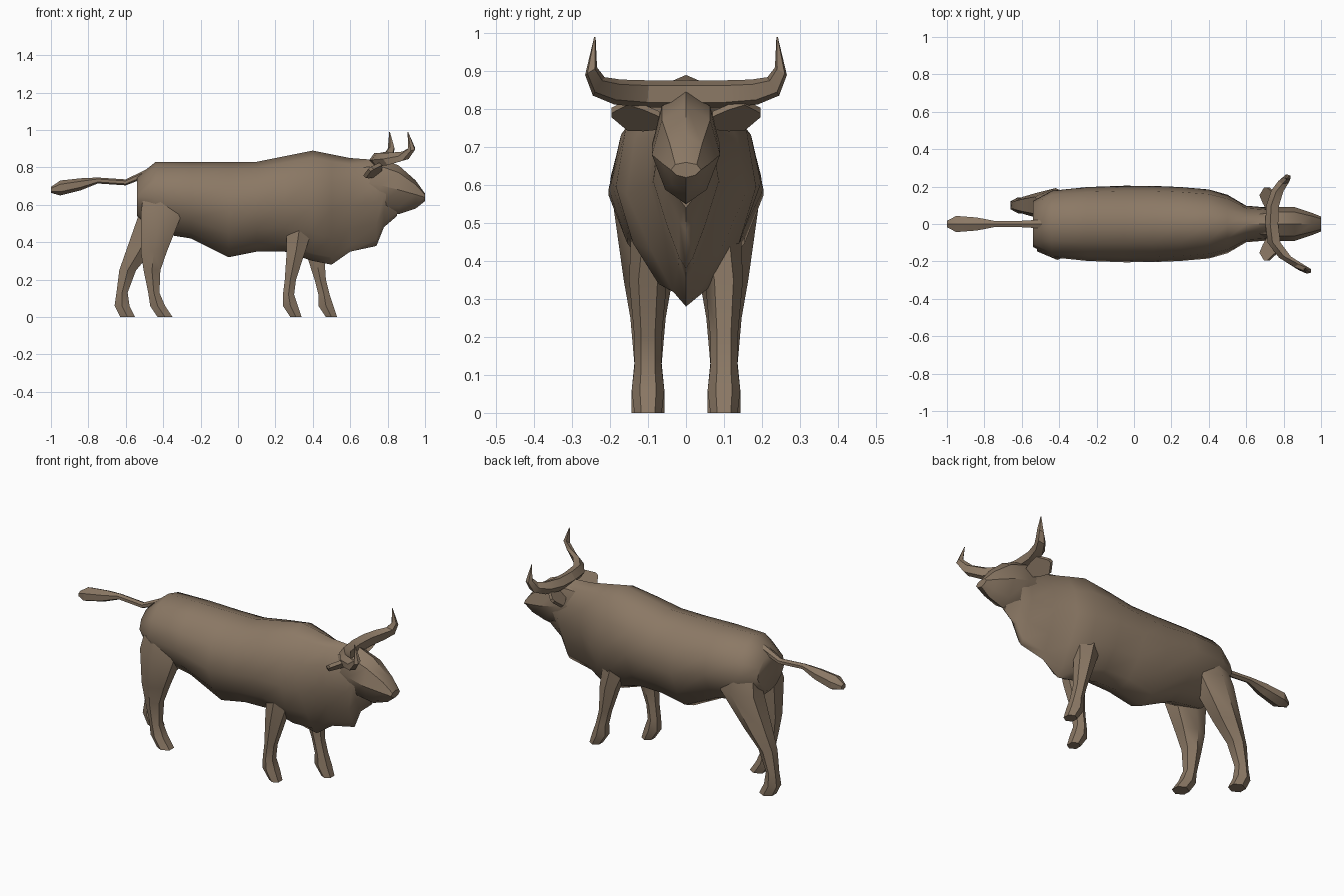
import bpy
import bmesh
from math import cos, sin, pi, radians
from mathutils import Vector

default_cube = bpy.data.objects.get("Cube")
if default_cube:
    bpy.data.objects.remove(default_cube, do_unlink=True)

# One brown hide colour covers the whole animal
hide = bpy.data.materials.new("brown_hide")
hide.use_nodes = True
hide_colour = (0.26, 0.19, 0.13, 1)
hide.diffuse_color = hide_colour
shader = hide.node_tree.nodes["Principled BSDF"]
shader.inputs["Base Color"].default_value = hide_colour


def loft(name, rings, sharp_angle):
    """Skin a list of equal-sized point rings and cap both ends."""
    bm = bmesh.new()
    loops = [[bm.verts.new(point) for point in ring] for ring in rings]
    count = len(loops[0])
    for near, far in zip(loops, loops[1:]):
        for i in range(count):
            j = (i + 1) % count
            bm.faces.new((near[i], near[j], far[j], far[i]))
    bm.faces.new(loops[0])
    bm.faces.new(loops[-1])
    bmesh.ops.recalc_face_normals(bm, faces=bm.faces)
    mesh = bpy.data.meshes.new(name)
    bm.to_mesh(mesh)
    bm.free()
    mesh.materials.append(hide)
    part = bpy.data.objects.new(name, mesh)
    bpy.context.collection.objects.link(part)
    bpy.ops.object.select_all(action="DESELECT")
    part.select_set(True)
    bpy.context.view_layer.objects.active = part
    bpy.ops.object.shade_smooth_by_angle(angle=radians(sharp_angle))


def oval(centre, across, along, count=6):
    """Ring of points spanned by two half axes."""
    centre, across, along = Vector(centre), Vector(across), Vector(along)
    turns = [2 * pi * (i + 0.5) / count for i in range(count)]
    return [centre + across * cos(turn) + along * sin(turn) for turn in turns]


def section(x, top, bottom, width, pinch, count=12):
    """Upright ring with a ridge on top, narrowed below by the pinch."""
    middle, half = (top + bottom) / 2, (top - bottom) / 2
    ring = []
    for i in range(count):
        turn = 2 * pi * i / count
        narrowing = 1 - pinch * max(0, -cos(turn))
        ring.append((x, width * narrowing * sin(turn), middle + half * cos(turn)))
    return ring


def trunk_width(x):
    """Full barrel with tapering shoulders and rump, then a slim neck."""
    barrel = 0.205 * (1 - (x / 0.61) ** 12) - 0.12 * x * x
    neck = 0.1 * (1 - (x / 0.95) ** 8)
    return max(barrel, neck)


def trunk_pinch(x):
    """Brisket and dewlap are much narrower below than the belly."""
    return 0.65 if x > 0.45 else 0.25


# Trunk from rump over belly and hump to dewlap: x, top, bottom
trunk_line = [(-.54, .75, .54), (-.44, .83, .45), (-.25, .83, .42),
              (-.05, .83, .32), (.1, .83, .35), (.25, .86, .35),
              (.4, .89, .3), (.5, .87, .28), (.6, .85, .35),
              (.74, .84, .38), (.78, .83, .48), (.85, .78, .54)]
trunk_rings = [section(x, top, bottom, trunk_width(x), trunk_pinch(x))
               for x, top, bottom in trunk_line]
loft("trunk", trunk_rings, sharp_angle=60)

# Wedge-shaped head ending in a blunt muzzle: x, top, bottom, half width
head_line = [(.6, .82, .64, .06), (.76, .85, .56, .09), (.86, .81, .55, .09),
             (.95, .73, .58, .06), (1, .66, .62, .04)]
head_rings = [section(*station, pinch=0.2, count=8) for station in head_line]
loft("head", head_rings, sharp_angle=35)


def leg(name, side, heights, thicknesses, path):
    """Taper a leg along its forward positions from the hip to the hoof."""
    rings = []
    for x, z, thick in zip(path, heights, thicknesses):
        sideways = 0.015 + thick * 0.7
        tuck = 0.03 if z == heights[0] else 0
        centre = (x, side * (0.1 - tuck), z)
        rings.append(oval(centre, (thick * 1.15, 0, 0), (0, sideways, 0)))
    loft(name, rings, sharp_angle=50)


# Front legs share heights and thicknesses, with a stride between them
fore = {"heights": (.55, .35, .2, .12, .06, 0),
        "thicknesses": (.08, .05, .03, .03, .04, .03)}
leg("front_leg_right", -1, **fore, path=(.34, .31, .28, .27, .28, .31))
leg("front_leg_left", 1, **fore, path=(.36, .41, .44, .46, .47, .5))

# Back legs with heavy thighs and bent hocks
hind = {"heights": (.7, .55, .35, .25, .13, .06, 0),
        "thicknesses": (.08, .11, .07, .045, .03, .04, .04)}
leg("back_leg_right", -1, **hind, path=(-.42, -.41, -.45, -.46, -.45, -.43, -.39))
leg("back_leg_left", 1, **hind, path=(-.42, -.42, -.53, -.59, -.62, -.62, -.59))

# Tail held straight back with a leaf-shaped tuft: x, height, half width
tail_line = [(-.44, .79, .03), (-.6, .72, .02), (-.75, .73, .02),
             (-.84, .71, .04), (-.95, .69, .05), (-1, .68, .02)]
tail_rings = [oval((x, 0, z), (0, width, 0), (0, 0, width * 0.8))
              for x, z, width in tail_line]
loft("tail", tail_rings, sharp_angle=30)

# Horn outline from the poll to the tip: outward, height
horn_line = [(0, .84), (.1, .84), (.18, .845), (.23, .86), (.25, .9), (.24, .99)]


def horn(name, side, forward_sweep):
    """Taper and turn the rings as the horn curves outward, forward and up."""
    rings = []
    for i, (out, z) in enumerate(horn_line):
        travel = i / (len(horn_line) - 1)
        radius = 0.002 + 0.036 * (1 - travel ** 3)
        tilt = travel ** 2 * pi / 2
        x = 0.74 + forward_sweep * (out / 0.25) ** 3
        upright = Vector((0, -side * sin(tilt), cos(tilt))) * radius
        rings.append(oval((x, side * out, z), (radius, 0, 0), upright, count=5))
    loft(name, rings, sharp_angle=25)


def ear(name, side):
    """Flat leaf below the horn, hanging slightly backward."""
    rings = []
    for i, size in enumerate((.03, .05, .06, .01)):
        centre = (0.74 - 0.01 * i, side * (0.07 + 0.042 * i), 0.77 + 0.007 * i)
        rings.append(oval(centre, (-size, 0, -size * 0.8), (.01, 0, -.01), count=4))
    loft(name, rings, sharp_angle=25)


horn("horn_right", -1, forward_sweep=0.19)
horn("horn_left", 1, forward_sweep=0.08)
ear("ear_right", -1)
ear("ear_left", 1)
